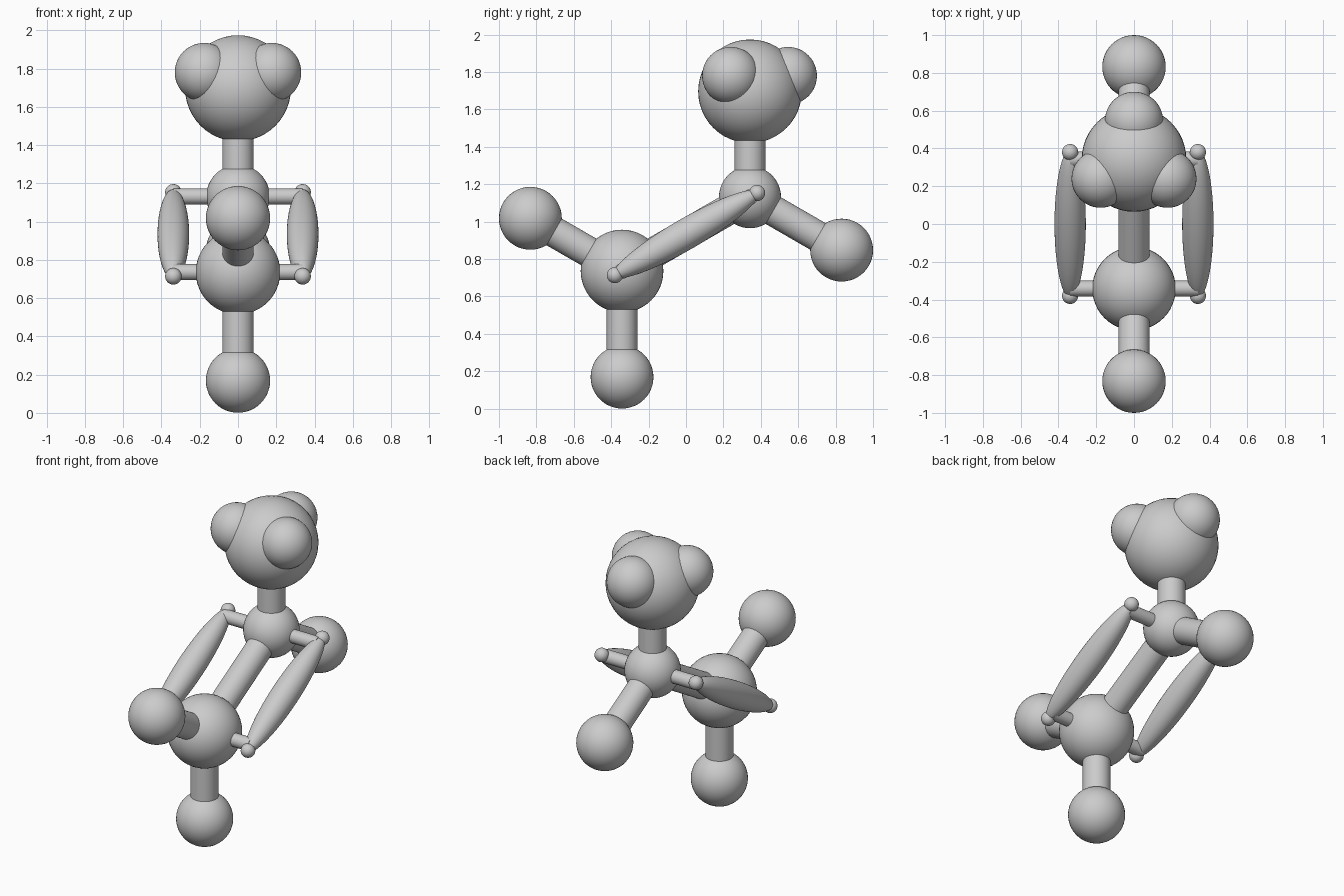
import bpy
from math import sin, cos, radians
from mathutils import Vector

if "Cube" in bpy.data.objects:
    bpy.data.objects.remove(bpy.data.objects["Cube"])


def smooth(obj):
    bpy.ops.object.shade_smooth_by_angle(angle=radians(40))
    return obj


def ball(name, loc, r):
    bpy.ops.mesh.primitive_uv_sphere_add(segments=48, ring_count=24, radius=r, location=loc)
    bpy.context.object.name = name
    return smooth(bpy.context.object)


def rod(name, a, b, r):
    a, b = Vector(a), Vector(b)
    bpy.ops.mesh.primitive_cylinder_add(vertices=40, radius=r, depth=(b - a).length, location=(a + b) / 2)
    o = bpy.context.object
    o.name = name
    o.rotation_mode = 'QUATERNION'
    o.rotation_quaternion = (b - a).to_track_quat('Z', 'Y')
    return smooth(o)


# Main layout: two hubs and their end balls in the x = 0 plane
front_hub = Vector((0, -0.342, 0.736))
back_hub = Vector((0, 0.342, 1.131))
foot = Vector((0, -0.342, 0.169))
front_end = Vector((0, -0.832, 1.018))
back_end = Vector((0, 0.832, 0.848))
head = Vector((0, 0.342, 1.697))

ball("front_hub", front_hub, 0.221)
ball("back_hub", back_hub, 0.166)
ball("foot_ball", foot, 0.168)
ball("front_end_ball", front_end, 0.168)
ball("back_end_ball", back_end, 0.168)
ball("head_ball", head, 0.277)

# Thick connecting rods
for name, a, b in (("spine_rod", front_hub, back_hub), ("foot_rod", front_hub, foot),
                   ("front_rod", front_hub, front_end), ("back_rod", back_hub, back_end),
                   ("neck_rod", back_hub, head)):
    rod(name, a, b, 0.082)

# Three lobes spread evenly round the head
for i, ang in enumerate((90, 210, 330)):
    a = radians(ang)
    ball(f"head_lobe_{i + 1}", head + Vector((0.204 * cos(a), 0.204 * sin(a), 0.083)), 0.154)

# Side spindles parallel to the spine, held by thin struts
axis = (back_hub - front_hub).normalized()
mid = (front_hub + back_hub) / 2
for side, s in (("left", -1), ("right", 1)):
    off = Vector((s * 0.338, 0, 0))
    spindle = ball(f"{side}_spindle", mid + off, 1)
    spindle.scale = (0.083, 0.083, 0.45)
    spindle.rotation_mode = 'QUATERNION'
    spindle.rotation_quaternion = axis.to_track_quat('Z', 'Y')
    for end, hub, t in (("front", front_hub, -1), ("back", back_hub, 1)):
        rod(f"{side}_{end}_strut", hub, hub + off, 0.042)
        ball(f"{side}_{end}_spindle_tip", mid + off + axis * t * 0.439, 0.043)
